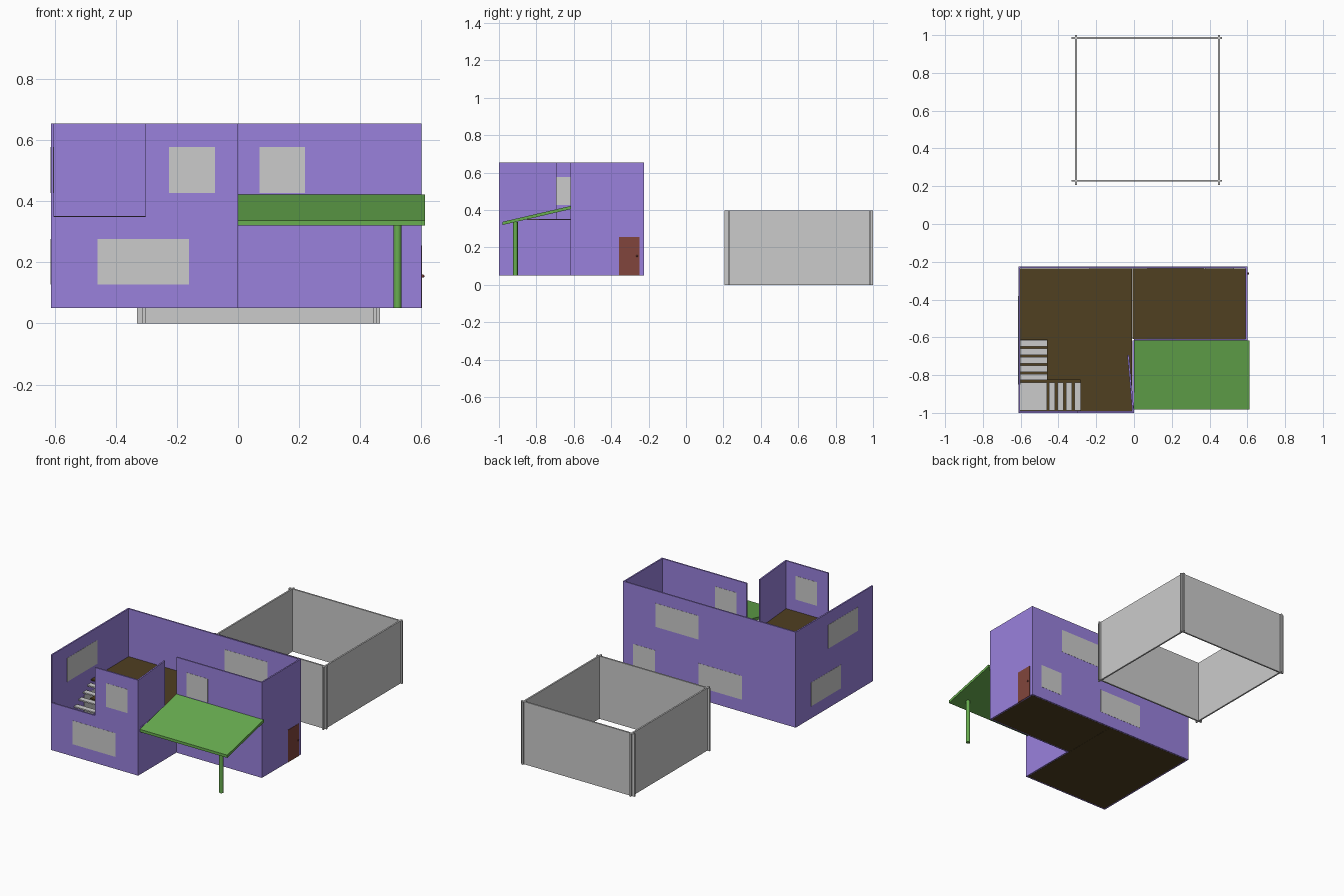
import bpy, math
from mathutils import Matrix, Vector

if "Cube" in bpy.data.objects:
    bpy.data.objects.remove(bpy.data.objects["Cube"])


def material(name, rgb):
    m = bpy.data.materials.new(name)
    m.diffuse_color = (*rgb, 1)
    m.use_nodes = True
    m.node_tree.nodes["Principled BSDF"].inputs["Base Color"].default_value = m.diffuse_color
    return m


PURPLE = material("purple", (0.32, 0.22, 0.72))
BROWN = material("brown", (0.08, 0.05, 0.015))
GREEN = material("green", (0.14, 0.42, 0.08))
RED = material("door_brown", (0.22, 0.06, 0.045))
T = 0.009                      # wall thickness
Z0, Z1, Z2 = 0.05, 0.35, 0.655   # storey levels


def box(name, x0, x1, y0, y1, z0, z1, mat=None):
    me = bpy.data.meshes.new(name)
    v = [(x, y, z) for x in (x0, x1) for y in (y0, y1) for z in (z0, z1)]
    f = [(0, 1, 3, 2), (4, 6, 7, 5), (0, 4, 5, 1), (2, 3, 7, 6), (0, 2, 6, 4), (1, 5, 7, 3)]
    me.from_pydata(v, [], f)
    if mat:
        me.materials.append(mat)
    ob = bpy.data.objects.new(name, me)
    bpy.context.collection.objects.link(ob)
    return ob


def wall(name, axis, a0, a1, c, z0, z1, windows=()):
    """Wall running along an axis, its near face at c, with panes (start, end)."""
    def put(n, p0, p1, q0, q1, za, zb, mat=None):
        r = (p0, p1, q0, q1) if axis == 'x' else (q0, q1, p0, p1)
        return box(n, *r, za, zb, mat)
    ob = put(name, a0, a1, c, c + T, z0, z1, PURPLE)
    for w0, w1 in windows:
        put(name + "_window", w0, w1, c - .001, c + T + .001, z0 + .077, z0 + .227)
    return ob


# Lower storey walls
XL, XR, YF, YM, YB = -0.612, 0.6, -1.0, -0.617, -0.225
wall("lower_front_wall", 'x', XL, 0, YF, Z0, Z1, [(-.46, -.16)])
wall("lower_left_wall", 'y', YF + T, YB - T, XL, Z0, Z1, [(-.68, -.38)])
wall("lower_back_wall_left", 'x', XL, 0, YB - T, Z0, Z1, [(-.235, -.0)])
wall("lower_back_wall_middle", 'x', 0, .3, YB - T, Z0, Z1, [(0, .07)])
wall("lower_back_wall_right", 'x', .3, XR, YB - T, Z0, Z1, [(.375, .53)])
wall("lower_right_wall", 'y', YM + T, YB - T, XR - T, Z0, Z1)
wall("lower_wing_front_wall", 'x', 0, XR, YM, Z0, Z1)
wall("lower_wing_side_wall", 'y', YF + T, YM, -T, Z0, Z1)

# Upper storey walls, open at the front left corner
wall("upper_front_wall", 'x', -.302, 0, YF, Z1, Z2, [(-.226, -.076)])
wall("upper_left_wall", 'y', YF, YB - T, XL, Z1, Z2, [(-.85, -.55)])
wall("upper_back_wall", 'x', XL, XR, YB - T, Z1, Z2, [(.07, .37)])
wall("upper_right_wall", 'y', YM + T, YB - T, XR - T, Z1, Z2)
wall("upper_wing_front_wall", 'x', 0, XR, YM, Z1, Z2, [(.07, .22)])
side = wall("upper_wing_side_wall", 'y', YF + T, -.692, -T, Z1, Z2)
pivot = Vector((0, YF + T, 0))
side.data.transform(Matrix.Translation(pivot) @ Matrix.Rotation(math.radians(5), 4, 'Z')
                    @ Matrix.Translation(-pivot))

# Floors; the upper one leaves an L-shaped stairwell
IN = T + .0005
box("ground_floor_left", XL + IN, -.001 - T, YF + IN, YB - IN, Z0, Z0 + .006, BROWN)
box("ground_floor_right", -T, XR - IN, YM + IN, YB - IN, Z0, Z0 + .006, BROWN)
FZ = (Z1 - .006, Z1 + .002)
box("upper_floor_left", XL + IN, -.001 - T, -.612, YB - IN, *FZ, BROWN)
box("upper_floor_middle", -.46, -.001 - T, -.825, -.612, *FZ, BROWN)
box("upper_floor_front", -.282, -.001 - T, YF + IN, -.825, *FZ, BROWN)
box("upper_floor_right", -T + .002, XR - IN, YM + IN, YB - IN, *FZ, BROWN)

# Open-tread stairs with a corner landing
RISE, TH = .028, .008
for i in range(4):
    x = -.282 - i * .045
    z = Z0 + RISE * (i + 1)
    box(f"lower_step_{i + 1}", x - .032, x, -.988, -.84, z - TH, z)
z = Z0 + RISE * 5
box("stair_landing", XL + IN, -.46, -.988, -.84, z - TH, z)
for i in range(5):
    y = -.827 + i * .0445
    z = Z0 + RISE * (i + 6)
    box(f"upper_step_{i + 1}", XL + IN, -.46, y, y + .034, z - TH, z)

# Door and knob
box("door", XR - T - .001, XR + .002, -.357, -.248, Z0, .255, RED)
bpy.ops.mesh.primitive_uv_sphere_add(segments=12, ring_count=8, radius=.005,
                                     location=(XR + .005, -.262, .155))
knob = bpy.context.object
knob.name = "door_knob"
bpy.ops.object.shade_smooth()
knob.data.materials.append(RED)

# Sloping porch roof: a box sheared up towards the house
roof = box("porch_roof", 0, .612, -.982, -.616, 0, .017, GREEN)
for v in roof.data.vertices:
    v.co.z += .32 + (v.co.y + .982) * .085 / .366
bpy.ops.mesh.primitive_cylinder_add(vertices=16, radius=.0125, depth=.285,
                                    location=(.522, -.912, Z0 + .1425))
post = bpy.context.object
post.name = "porch_post"
bpy.ops.object.shade_smooth_by_angle()
post.data.materials.append(GREEN)

# Yard fence: panels crossing past each other at the corners
FT, FH = .005, .397
for label, y in (("front", .229), ("back", .984)):
    box(f"fence_{label}_left", -.33, .07, y - FT, y + FT, 0, FH)
    box(f"fence_{label}_right", .07, .465, y - FT, y + FT, 0, FH)
for label, x in (("left", -.308), ("right", .449)):
    box(f"fence_{label}_front", x - FT, x + FT, .207, .603, 0, FH)
    box(f"fence_{label}_back", x - FT, x + FT, .603, 1.0, 0, FH)
